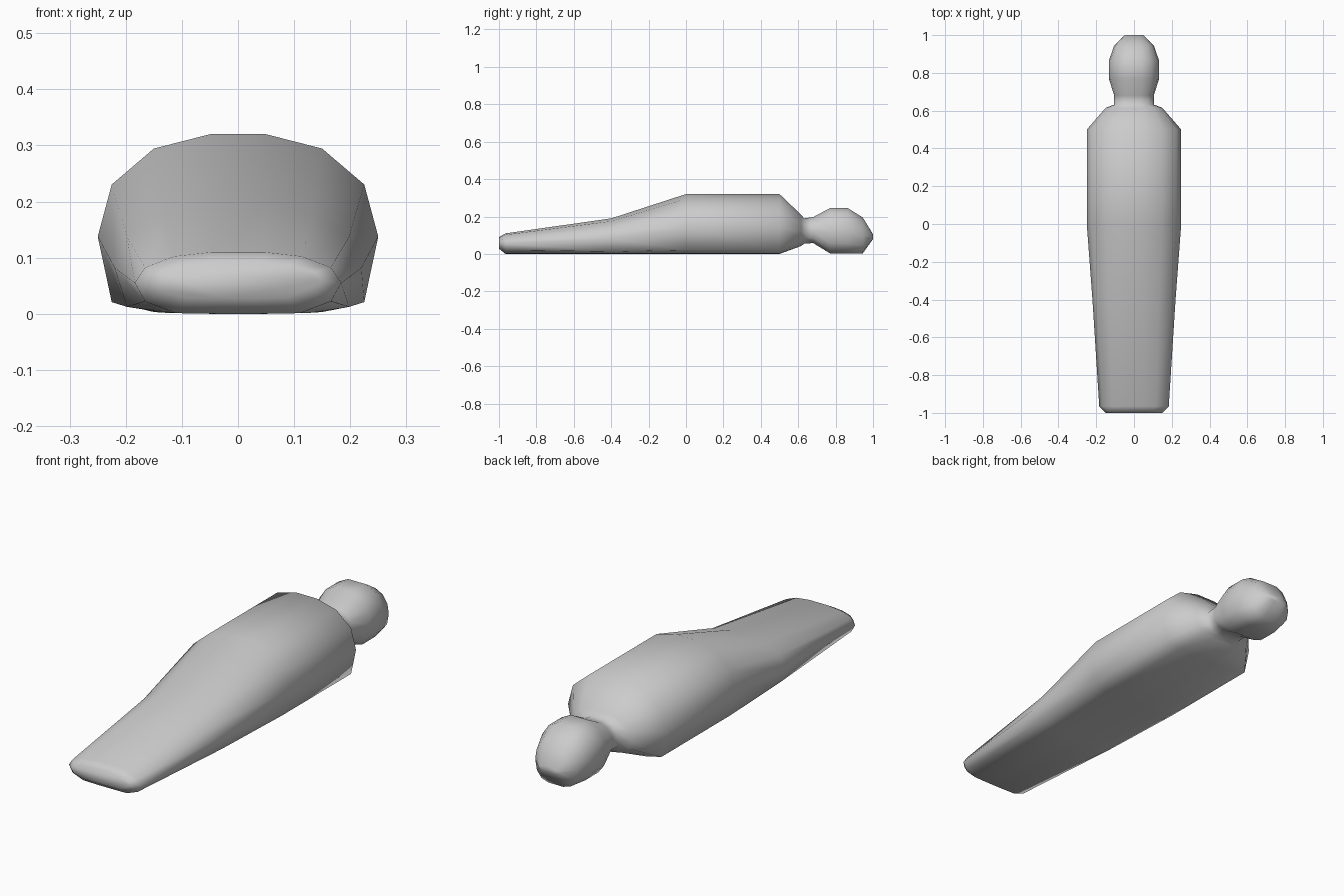
import bpy, bmesh

if "Cube" in bpy.data.objects:
    bpy.data.objects.remove(bpy.data.objects["Cube"])

# half outlines as (x fraction, z fraction), top to bottom
TORSO = [(.2, 1), (.6, .92), (.9, .72), (1, .43), (.9, .065), (.6, .01), (.2, 0)]
FEET = [(.25, 1), (.62, .93), (.9, .75), (1, .5), (.9, .2), (.6, .01), (.2, 0)]
HEAD = [(.35, 1), (.7, .9), (.94, .7), (1, .47), (.92, .22), (.7, .06), (.35, 0)]

# stations along the body: y, half width, bottom z, top z, outline
STATIONS = [
    (-1.0, .15, .028, .09, FEET),
    (-.965, .184, 0, .11, FEET),
    (-.4, .22, 0, .19, TORSO),
    (0, .25, 0, .32, TORSO),
    (.5, .25, 0, .32, TORSO),
    (.615, .15, .042, .21, HEAD),
    (.632, .105, .055, .19, HEAD),
    (.68, .105, .058, .197, HEAD),
    (.77, .133, .003, .245, HEAD),
    (.865, .133, .003, .245, HEAD),
    (.945, .105, .003, .195, HEAD),
    (1.0, .05, .08, .105, HEAD),
]

bm = bmesh.new()
rings = []
for y, w, lo, hi, outline in STATIONS:
    pts = [(fx * w, fz) for fx, fz in outline]
    pts += [(-x, fz) for x, fz in reversed(pts)]
    rings.append([bm.verts.new((x, y, lo + fz * (hi - lo))) for x, fz in pts])

# skin between neighbouring outlines
for a, b in zip(rings, rings[1:]):
    n = len(a)
    for i in range(n):
        j = (i + 1) % n
        bm.faces.new((a[i], a[j], b[j], b[i]))

# end caps
bm.faces.new(rings[0])
bm.faces.new(rings[-1])
bmesh.ops.recalc_face_normals(bm, faces=bm.faces)
for f in bm.faces:
    f.smooth = True

mesh = bpy.data.meshes.new("wrapped_body")
bm.to_mesh(mesh)
bm.free()
body = bpy.data.objects.new("wrapped_body", mesh)
bpy.context.collection.objects.link(body)
